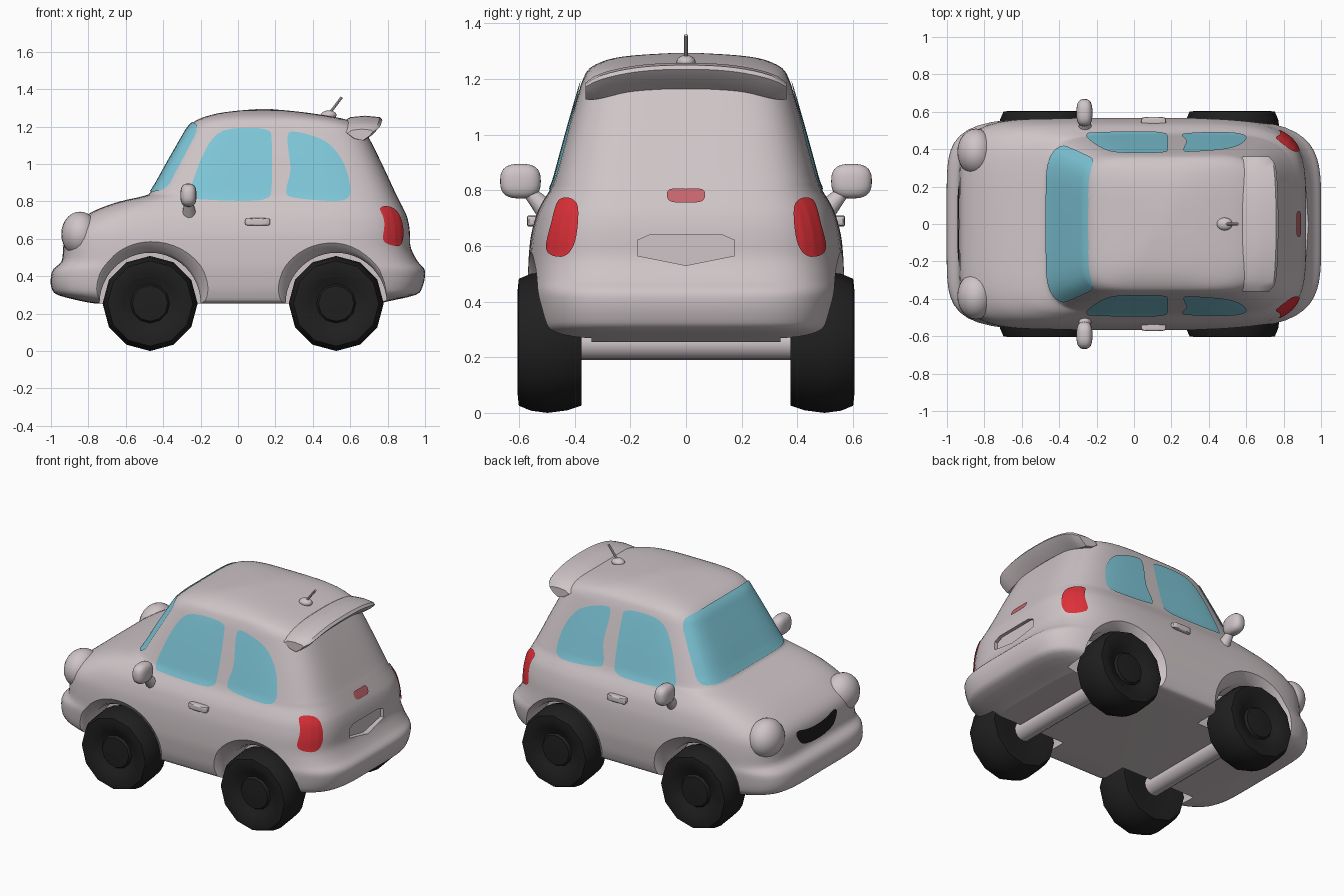
import bpy, bmesh, math
from mathutils import Vector
from mathutils.bvhtree import BVHTree

if "Cube" in bpy.data.objects:
    bpy.data.objects.remove(bpy.data.objects["Cube"])


def mat(name, col):
    m = bpy.data.materials.new(name)
    m.diffuse_color = (*col, 1)
    m.use_nodes = True
    m.node_tree.nodes["Principled BSDF"].inputs["Base Color"].default_value = m.diffuse_color
    return m


PAINT = mat("pale_paint", (0.62, 0.555, 0.57))
GLASS = mat("blue_glass", (0.21, 0.57, 0.69))
RED = mat("tail_red", (0.72, 0.03, 0.04))
DULL = mat("dull_red", (0.55, 0.13, 0.15))
BLACK = mat("tyre_black", (0.014, 0.014, 0.014))


def finish(name, bm, m, angle=40, recalc=True):
    if recalc:
        bmesh.ops.recalc_face_normals(bm, faces=bm.faces)
    me = bpy.data.meshes.new(name)
    bm.to_mesh(me)
    bm.free()
    me.materials.append(m)
    ob = bpy.data.objects.new(name, me)
    bpy.context.collection.objects.link(ob)
    smooth(ob, angle)
    return ob


def smooth(ob, angle):
    bpy.ops.object.select_all(action='DESELECT')
    ob.select_set(True)
    bpy.context.view_layer.objects.active = ob
    bpy.ops.object.shade_smooth_by_angle(angle=math.radians(angle))


def spline(pts, steps, closed=False):
    """Catmull-Rom through tuples of any length."""
    n, out = len(pts), []
    for i in range(n if closed else n - 1):
        q = [pts[(i + k) % n if closed else min(max(i + k, 0), n - 1)] for k in (-1, 0, 1, 2)]
        for j in range(steps):
            t = j / steps
            out.append(tuple(0.5 * (2 * b + (c - a) * t + (2 * a - 5 * b + 4 * c - d) * t * t
                                    + (3 * b - a - 3 * c + d) * t ** 3) for a, b, c, d in zip(*q)))
    return out if closed else out + [pts[-1]]


def loft(rings):
    """Closed rings of points joined into a capped skin."""
    bm = bmesh.new()
    vs = [[bm.verts.new(p) for p in r] for r in rings]
    n = len(vs[0])
    for a, b in zip(vs, vs[1:]):
        for i in range(n):
            bm.faces.new((a[i], a[(i + 1) % n], b[(i + 1) % n], b[i]))
    bm.faces.new(vs[0])
    bm.faces.new(vs[-1])
    return bm


def lathe(profile, centre, side, segs):
    """Revolve (radius, offset) about the y axis."""
    cx, cy, cz = centre
    return loft([[(cx + r * math.sin(2 * math.pi * i / segs), cy + side * o,
                   cz - r * math.cos(2 * math.pi * i / segs)) for i in range(segs)] for r, o in profile])


def rod(name, p, q, r, m, segs=14, r2=None):
    p, q = Vector(p), Vector(q)
    bm = bmesh.new()
    bmesh.ops.create_cone(bm, cap_ends=True, segments=segs, radius1=r, radius2=r2 or r, depth=(q - p).length)
    rot = (q - p).to_track_quat('Z', 'Y')
    for v in bm.verts:
        v.co = rot @ v.co + (p + q) / 2
    return finish(name, bm, m)


def blob(name, c, rad, m, power=2.0):
    """Ellipsoid; a higher power makes it boxier."""
    bm = bmesh.new()
    bmesh.ops.create_uvsphere(bm, u_segments=24, v_segments=14, radius=1)
    for v in bm.verts:
        k = sum(abs(a) ** power for a in v.co) ** (-1 / power)
        v.co = Vector([c[i] + v.co[i] * k * rad[i] for i in range(3)])
    return finish(name, bm, m)


# Body shell: horizontal rings (z, front x, rear x, half width)
LEVELS = [(.255, -.77, .76, .50), (.265, -.83, .80, .53), (.30, -.965, .95, .545), (.34, -.998, .985, .555),
          (.40, -1.0, 1.0, .563), (.44, -.985, .995, .567), (.48, -.943, .96, .568), (.55, -.935, .925, .566),
          (.62, -.925, .92, .56), (.67, -.89, .915, .55), (.72, -.82, .903, .535), (.76, -.745, .885, .515),
          (.80, -.63, .865, .49), (.83, -.50, .85, .477), (.86, -.46, .835, .468), (1.0, -.38, .77, .43),
          (1.14, -.30, .70, .39), (1.20, -.262, .66, .37), (1.24, -.21, .57, .345), (1.27, -.11, .40, .28),
          (1.285, 0, .27, .19), (1.293, .1, .18, .06)]
rings = []
for z, xf, xr, w in spline(LEVELS, 3):
    ring = []
    for i in range(112):
        a = 2 * math.pi * i / 112
        c, s = math.cos(a), math.sin(a)
        n = 6 if c < 0 else 4.8
        if z > 1.2:
            n -= 20 * (z - 1.2)
        r = (abs(c) ** n + abs(s) ** n) ** (-1 / n)
        ring.append(((xf + xr) / 2 + c * r * (xr - xf) / 2, s * r * w, z))
    rings.append(ring)
bm = loft(rings)
bmesh.ops.recalc_face_normals(bm, faces=bm.faces)
skin = BVHTree.FromBMesh(bm)
body = finish("car_body", bm, PAINT)

# Cut flared wheel arches and the plate recess
cutters = []
WHEELS = [(x, s) for x in (-.47, .525) for s in (-1, 1)]
for x, s in WHEELS:
    arch = [(.27, .34), (.27, .49), (.285, .525), (.345, .575), (.345, .75)]
    cutters.append(finish("arch_cutter", lathe(arch, (x, 0, .255), s, 48), PAINT))
PLATE = [(-.13, .64), (-.175, .62), (-.175, .565), (0, .53), (.175, .565), (.175, .62), (.13, .64)]
cutters.append(finish("plate_cutter", loft([[(x, y, z) for y, z in PLATE] for x in (.897, 1.1)]), PAINT))
for c in cutters:
    c.hide_render = True
    mod = body.modifiers.new("cut", 'BOOLEAN')
    mod.operation, mod.object, mod.solver = 'DIFFERENCE', c, 'EXACT'
    bpy.context.view_layer.objects.active = body
    bpy.ops.object.modifier_apply(modifier=mod.name)
    bpy.data.objects.remove(c)
smooth(body, 35)


def decal(name, outline, place, direction, m, rows=12, lift=.006):
    """Thin painted plate projected onto the body shell."""
    pts = spline(outline, 6, True)
    n = len(pts)
    cu, cv = (sum(p[k] for p in pts) / n for k in (0, 1))
    d = Vector(direction)

    def hit(u, v):
        loc, nor, _, _ = skin.ray_cast(Vector(place(u, v)), d)
        return loc + nor * lift

    bm = bmesh.new()
    mid = bm.verts.new(hit(cu, cv))
    prev = None
    for k in range(1, rows + 1):
        t = k / rows
        row = [bm.verts.new(hit(cu + (u - cu) * t, cv + (v - cv) * t)) for u, v in pts]
        for i in range(n):
            j = (i + 1) % n
            bm.faces.new((mid, row[i], row[j]) if prev is None else (prev[i], row[i], row[j], prev[j]))
        prev = row
    bm.normal_update()
    if sum(f.normal.dot(d) for f in bm.faces) > 0:
        bmesh.ops.reverse_faces(bm, faces=bm.faces)
    return finish(name, bm, m, 60, recalc=False)


def both(half):
    """Mirror a half outline (first and last on the centre line)."""
    return half + [(-u, v) for u, v in half[-2:0:-1]]


# Windows, lamps, mirrors and handles on both sides
DOOR = [(-.25, .82), (-.245, .89), (-.175, 1.07), (-.10, 1.165), (.01, 1.19), (.155, 1.18), (.18, 1.12),
        (.18, .88), (.155, .815), (.04, .80), (-.2, .808)]
QUARTER = [(.265, 1.14), (.31, 1.17), (.465, 1.12), (.555, 1.02), (.597, .89), (.585, .815), (.49, .80),
           (.29, .82), (.258, .86), (.28, .97)]
TAIL = [(.385, .73), (.41, .768), (.455, .76), (.48, .68), (.498, .60), (.48, .567), (.43, .565), (.395, .62)]
for s in (-1, 1):
    side = lambda u, v: (u, 2 * s, v)
    decal("front_side_window", DOOR, side, (0, -s, 0), GLASS)
    decal("rear_side_window", QUARTER, side, (0, -s, 0), GLASS)
    decal("tail_light", TAIL, lambda u, v: (2, s * u, v), (-1, 0, 0), RED)
    blob("headlight", (-.845, s * .385, .625), (.10, .125, .12), PAINT)
    blob("mirror_head", (-.265, s * .595, .833), (.043, .073, .062), PAINT, 2.8)
    rod("mirror_stalk", (-.26, s * .49, .715), (-.265, s * .57, .80), .042, PAINT, r2=.022)
    blob("door_handle", (.105, s * .552, .69), (.067, .02, .02), PAINT, 6)

# Windscreen, grille and high brake light
front = lambda u, v: (-2, u, v)
SCREEN = [(0, .85), (.2, .85), (.36, .85), (.412, .87), (.40, .95), (.37, 1.08), (.34, 1.18), (.29, 1.212),
          (.15, 1.22), (0, 1.22)]
decal("windscreen", both(SCREEN), front, (1, 0, 0), GLASS, 20)
GRILLE = [(0, .59), (.10, .598), (.185, .615), (.205, .59), (.16, .53), (.08, .508), (0, .503)]
decal("grille", both(GRILLE), front, (1, 0, 0), BLACK, 8)
BRAKE = [(0, .803), (.05, .803), (.067, .792), (.067, .77), (.05, .756), (0, .754)]
decal("high_brake_light", both(BRAKE), lambda u, v: (2, u, v), (-1, 0, 0), DULL, 5)

# Roof spoiler: section swept across the car, drooping at the ends
SECTION = [(.56, 1.225), (.60, 1.25), (.68, 1.258), (.76, 1.25), (.772, 1.235), (.74, 1.20), (.69, 1.165), (.62, 1.18)]
rings = []
for i in range(25):
    t = -1 + i / 12
    k = 1 - .35 * abs(t) ** 14
    rings.append([(.67 + (x - .67) * k - .015 * t * t, .362 * t, 1.21 + (z - 1.21) * k - .055 * abs(t) ** 2.5)
                  for x, z in SECTION])
finish("roof_spoiler", loft(rings), PAINT)

# Aerial
blob("aerial_base", (.485, 0, 1.262), (.042, .034, .024), PAINT)
rod("aerial_rod", (.485, 0, 1.265), (.555, 0, 1.357), .007, PAINT, 8)

# Wheels and axles
TYRE = [(.02, -.10), (.13, -.10), (.19, -.113), (.228, -.112), (.245, -.06), (.254, .01), (.246, .07), (.228, .113),
        (.19, .117), (.14, .095), (.105, .08), (.095, .095), (.02, .10)]
for x, s in WHEELS:
    finish("wheel", lathe(TYRE, (x, s * .488, .254), s, 12), BLACK)
for x in (-.47, .525):
    rod("axle", (x, -.42, .25), (x, .42, .25), .06, PAINT, 16)
